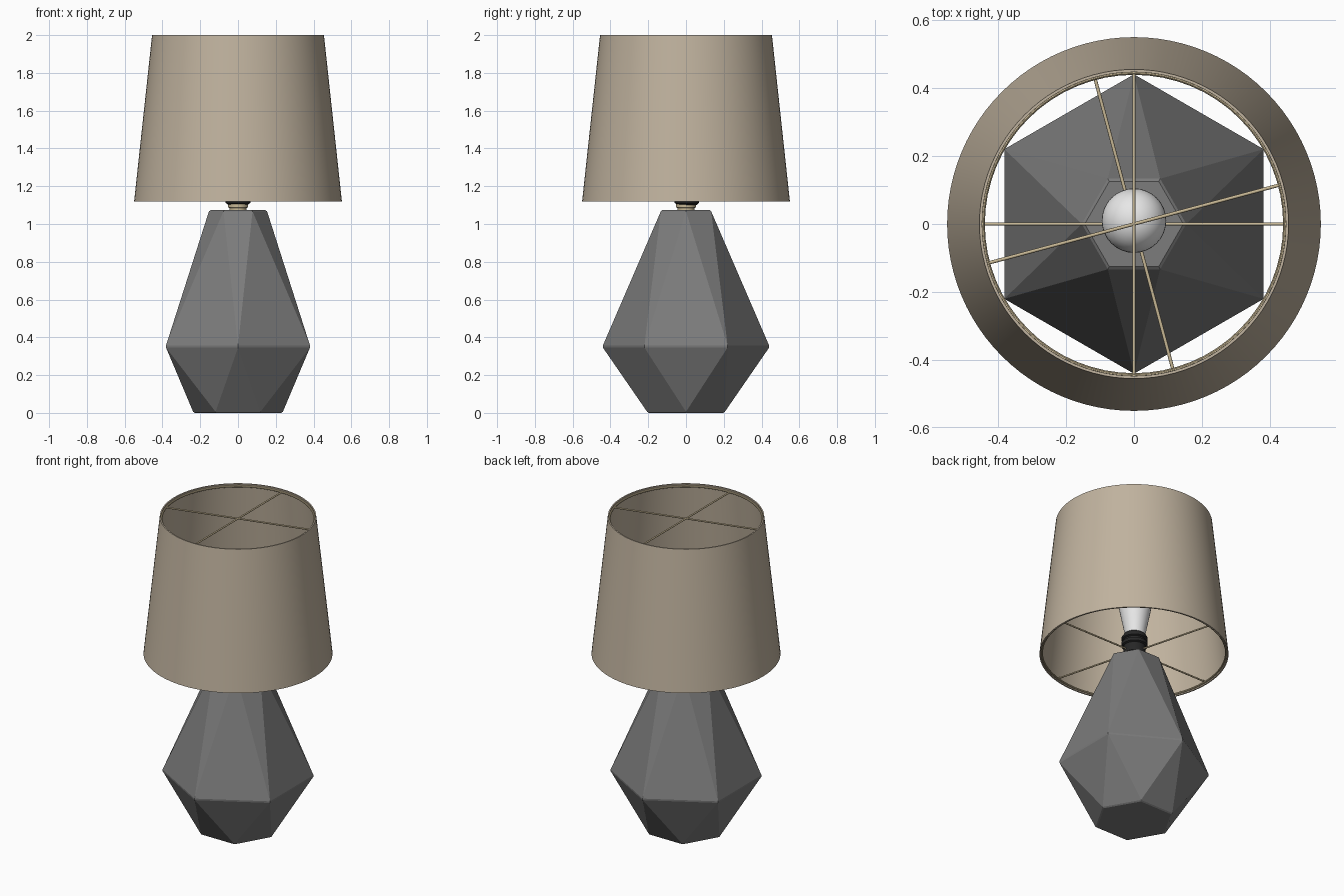
import bpy, bmesh, math
from mathutils import Vector

if "Cube" in bpy.data.objects:
    bpy.data.objects.remove(bpy.data.objects["Cube"])


def material(name, rgb):
    m = bpy.data.materials.new(name)
    m.diffuse_color = (*rgb, 1)
    m.use_nodes = True
    m.node_tree.nodes["Principled BSDF"].inputs["Base Color"].default_value = m.diffuse_color
    return m


GREY = material("stone grey", (0.2, 0.2, 0.2))
LINEN = material("beige linen", (0.53, 0.45, 0.345))
BRASS = material("pale brass", (0.58, 0.48, 0.30))
BLACK = material("socket black", (0.02, 0.02, 0.02))
WHITE = material("bulb white", (0.82, 0.82, 0.82))


def finish(bm, name, mat, smooth=True):
    bmesh.ops.recalc_face_normals(bm, faces=bm.faces[:])
    me = bpy.data.meshes.new(name)
    bm.to_mesh(me)
    bm.free()
    me.materials.append(mat)
    ob = bpy.data.objects.new(name, me)
    bpy.context.collection.objects.link(ob)
    if smooth:
        bpy.ops.object.select_all(action='DESELECT')
        ob.select_set(True)
        bpy.context.view_layer.objects.active = ob
        bpy.ops.object.shade_smooth_by_angle(angle=math.radians(35))
    return ob


def lathe(name, profile, mat, closed=False, n=64, y=0.0):
    """Spin an (r, z) profile round the z axis."""
    bm = bmesh.new()
    vs = [bm.verts.new((r, 0, z)) for r, z in profile]
    for a, b in zip(vs, vs[1:] + (vs[:1] if closed else [])):
        if a is not b:
            bm.edges.new((a, b)) if not bm.edges.get((a, b)) else None
    bmesh.ops.spin(bm, geom=bm.verts[:] + bm.edges[:], cent=(0, 0, 0), axis=(0, 0, 1),
                   angle=math.tau, steps=n, use_duplicate=False)
    bmesh.ops.remove_doubles(bm, verts=bm.verts[:], dist=1e-5)
    bmesh.ops.translate(bm, verts=bm.verts[:], vec=(0, y, 0))
    return finish(bm, name, mat)


def rod(name, a, b, r, mat):
    a, b = Vector(a), Vector(b)
    bm = bmesh.new()
    bmesh.ops.create_cone(bm, cap_ends=True, segments=12, radius1=r, radius2=r, depth=(b - a).length)
    ob = finish(bm, name, mat)
    ob.location = (a + b) / 2
    ob.rotation_euler = (b - a).to_track_quat('Z', 'Y').to_euler()


def wire_ring(name, R, z, r, mat):
    lathe(name, [(R + r * math.cos(t * math.tau / 10), z + r * math.sin(t * math.tau / 10))
                 for t in range(10)], mat, closed=True)


# Faceted base: hull of three hexagons, the middle one turned by 30 degrees
bm = bmesh.new()
for r, z, turn in ((0.235, 0, 0), (0.443, 0.35, 30), (0.152, 1.073, 0)):
    for i in range(6):
        a = math.radians(60 * i + turn)
        bm.verts.new((r * math.cos(a), r * math.sin(a), z))
bmesh.ops.convex_hull(bm, input=bm.verts[:])
bmesh.ops.dissolve_limit(bm, angle_limit=0.01, verts=bm.verts[:], edges=bm.edges[:])
base = finish(bm, "faceted_base", GREY, smooth=False)
bev = base.modifiers.new("soft edges", 'BEVEL')
bev.width = 0.006
bev.segments = 1

# Tapered shade with a thin wall
lathe("lamp_shade", [(0.55, 1.12), (0.455, 2.0), (0.447, 2.0), (0.542, 1.12)], LINEN, closed=True, n=96)

# Wire frame: a ring and a cross at each end of the shade
wire_ring("top_wire_ring", 0.445, 1.985, 0.006, BRASS)
wire_ring("bottom_wire_ring", 0.536, 1.13, 0.006, BRASS)
for label, R, z, angles in (("top", 0.446, 1.985, (15, 90)), ("bottom", 0.536, 1.135, (0, 105))):
    for i, deg in enumerate(angles):
        x, y = R * math.cos(math.radians(deg)), R * math.sin(math.radians(deg))
        rod(f"{label}_spoke_{i + 1}", (-x, -y, z), (x, y, z), 0.005, BRASS)

# Neck, socket and bulb
lathe("neck", [(0, 1.065), (0.045, 1.065), (0.045, 1.085), (0.052, 1.088), (0.052, 1.105),
               (0, 1.105)], BRASS, n=32)
lathe("socket", [(0, 1.1), (0.05, 1.1), (0.065, 1.112), (0.065, 1.165), (0.076, 1.17),
                 (0.076, 1.19), (0.066, 1.195), (0.066, 1.205), (0.076, 1.21), (0.076, 1.225),
                 (0.062, 1.245), (0, 1.245)], BLACK, n=32, y=0.005)
dome = [(0.095 * math.cos(math.radians(t)), 1.44 + 0.095 * math.sin(math.radians(t)))
        for t in range(0, 90, 10)]
lathe("bulb", [(0, 1.235), (0.058, 1.235), (0.064, 1.27), (0.078, 1.34), (0.09, 1.4)]
      + dome + [(0, 1.535)], WHITE, n=32, y=0.01)
